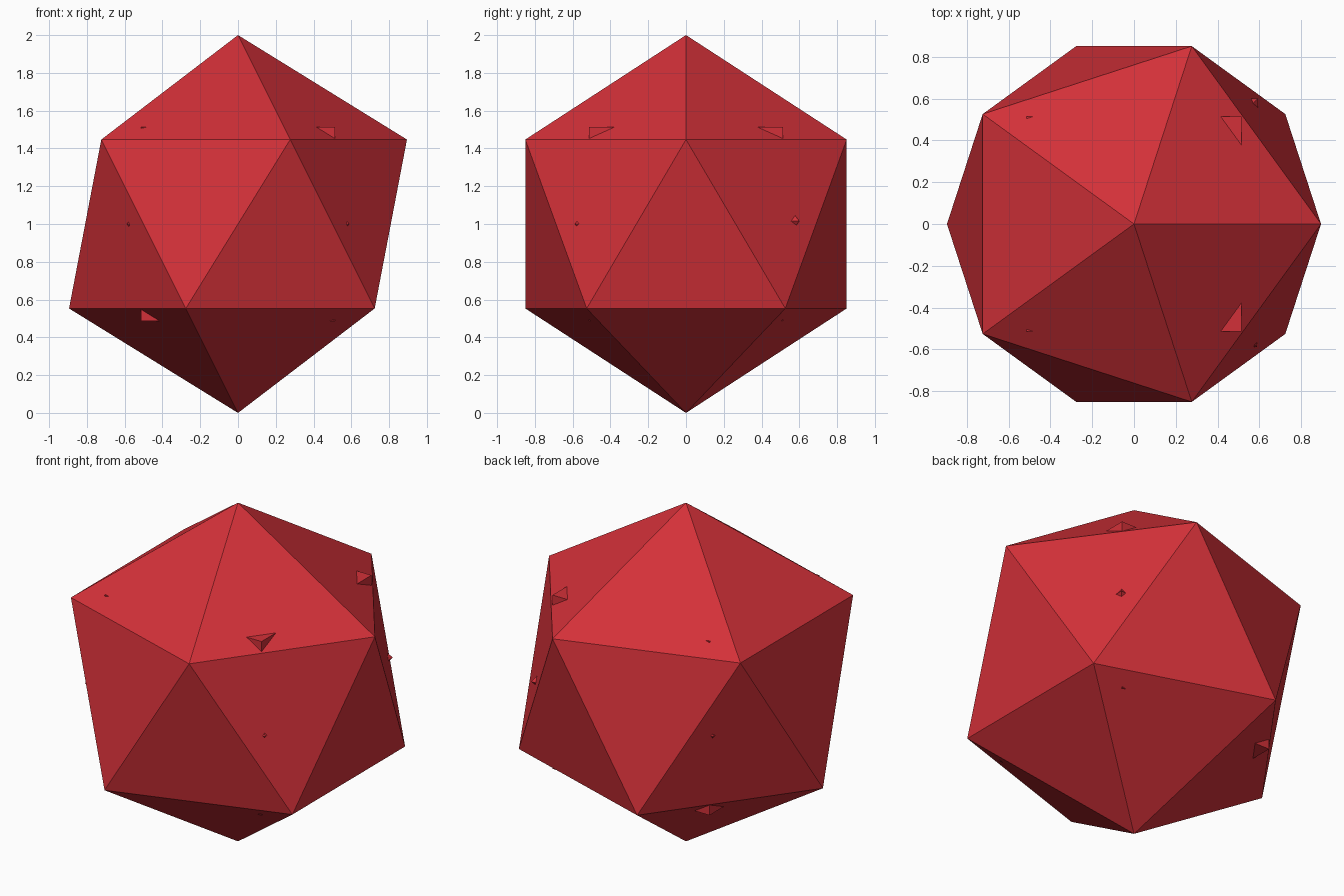
import bpy, bmesh, math
from mathutils import Vector

if "Cube" in bpy.data.objects:
    bpy.data.objects.remove(bpy.data.objects["Cube"])

mat = bpy.data.materials.new("red")
mat.diffuse_color = (0.65, 0.03, 0.04, 1)
mat.use_nodes = True
mat.node_tree.nodes["Principled BSDF"].inputs["Base Color"].default_value = mat.diffuse_color


def hull(name, points):
    """Flat-faced convex solid around the given points, centred at z = 1."""
    bm = bmesh.new()
    for p in points:
        bm.verts.new(Vector(p) + Vector((0, 0, 1)))
    bmesh.ops.convex_hull(bm, input=bm.verts[:])
    bmesh.ops.dissolve_limit(bm, angle_limit=0.001, verts=bm.verts[:], edges=bm.edges[:])
    bmesh.ops.recalc_face_normals(bm, faces=bm.faces[:])
    me = bpy.data.meshes.new(name)
    bm.to_mesh(me)
    bm.free()
    me.materials.append(mat)
    ob = bpy.data.objects.new(name, me)
    bpy.context.collection.objects.link(ob)
    return ob


# Outer icosahedron: two poles and two staggered rings of five
h, r = 1 / math.sqrt(5), 2 / math.sqrt(5)
pts = [(0, 0, 1), (0, 0, -1)]
for i in range(5):
    a = math.radians(72 * i)
    b = a + math.radians(36)
    pts += [(r * math.cos(a), r * math.sin(a), h), (r * math.cos(b), r * math.sin(b), -h)]
hull("outer_icosahedron", pts)

# Inner cube, whose corners poke through the faces
c = 0.513
hull("inner_cube", [(x, y, z) for x in (-c, c) for y in (-c, c) for z in (-c, c)])

# Inner octahedron, turned 45 degrees, with its tips showing at mid height
o = 0.588
hull("inner_octahedron", [(o, -o, 0), (-o, o, 0), (-o, -o, 0), (o + 0.004, o + 0.012, 0.015),
                          (0, 0, 0.83), (0, 0, -0.83)])
